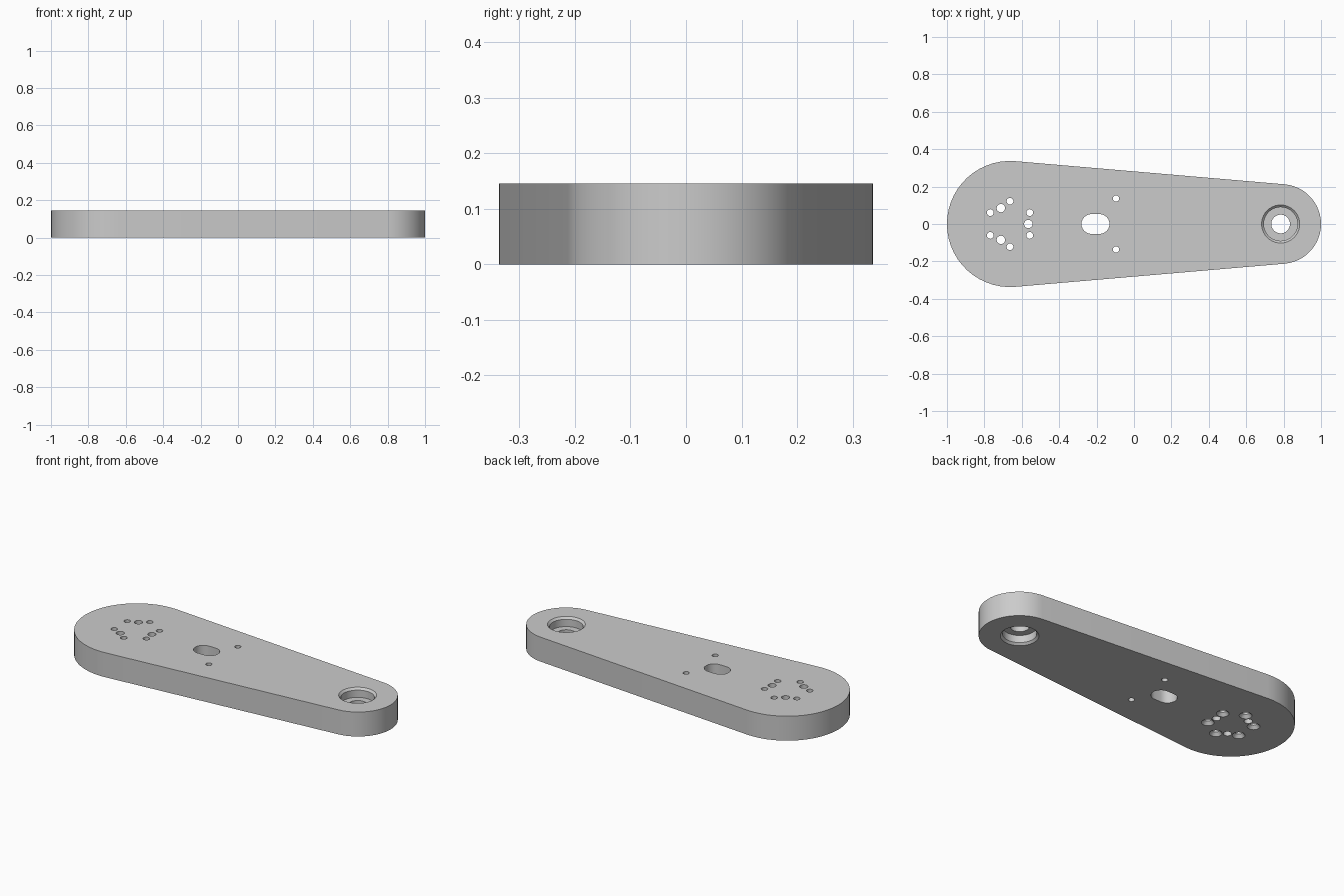
import bpy, bmesh, math

cube = bpy.data.objects.get("Cube")
if cube:
    bpy.data.objects.remove(cube, do_unlink=True)

THICK = 0.145
BIG_X, BIG_R = -0.663, 0.337
SMALL_X, SMALL_R = 0.787, 0.213

grey = bpy.data.materials.new("plain grey")
grey.use_nodes = True
colour = (0.6, 0.6, 0.6, 1)
grey.diffuse_color = colour
grey.node_tree.nodes["Principled BSDF"].inputs["Base Color"].default_value = colour


def arc(cx, cy, r, start, end, steps):
    return [(cx + r * math.cos(start + (end - start) * i / steps),
             cy + r * math.sin(start + (end - start) * i / steps))
            for i in range(steps + 1)]


def loft(bm, layers):
    """Closed solid through equal-length outlines, each given as (outline, z)."""
    rings = [[bm.verts.new((x, y, z)) for x, y in outline] for outline, z in layers]
    n = len(rings[0])
    for low, high in zip(rings, rings[1:]):
        for i in range(n):
            j = (i + 1) % n
            bm.faces.new((low[i], low[j], high[j], high[i]))
    bm.faces.new(rings[0][::-1])
    bm.faces.new(rings[-1])


def bore(bm, x, y, profile, sides=20):
    """Round cutter from (radius, z) steps."""
    loft(bm, [(arc(x, y, r, 0, math.tau, sides)[:-1], z) for r, z in profile])


def make_object(name, bm):
    bmesh.ops.recalc_face_normals(bm, faces=bm.faces)
    mesh = bpy.data.meshes.new(name)
    bm.to_mesh(mesh)
    bm.free()
    mesh.materials.append(grey)
    obj = bpy.data.objects.new(name, mesh)
    bpy.context.collection.objects.link(obj)
    return obj


# Tapered arm: two round ends joined by tangent sides
tangent = math.acos((BIG_R - SMALL_R) / (SMALL_X - BIG_X))
outline = (arc(SMALL_X, 0, SMALL_R, -tangent, tangent, 24)
           + arc(BIG_X, 0, BIG_R, tangent, math.tau - tangent, 28))
bm = bmesh.new()
loft(bm, [(outline, 0), (outline, THICK)])
arm = make_object("arm_plate", bm)

# All openings
bm = bmesh.new()
LOW, HIGH = -0.05, THICK + 0.05

# Bearing seats above and below a thin web, with chamfered rims
SEAT, RIM, CH, DEPTH = 0.09, 0.102, 0.012, 0.055
half = [(RIM, LOW), (RIM, 0), (SEAT, CH), (SEAT, DEPTH), (0.05, DEPTH)]
bore(bm, SMALL_X - 0.003, 0, half + [(r, THICK - z) for r, z in reversed(half)], 40)

# Screw circle, countersunk underneath
for i in range(6):
    a = math.radians(30 + 60 * i)
    bore(bm, BIG_X + 0.122 * math.cos(a), 0.122 * math.sin(a),
         [(0.034, LOW), (0.034, 0), (0.018, 0.018), (0.018, HIGH)])

# Three plain holes on a smaller circle
for i in range(3):
    a = math.radians(120 * i)
    bore(bm, BIG_X + 0.098 * math.cos(a), 0.098 * math.sin(a),
         [(0.0225, LOW), (0.0225, HIGH)])

# Pair of small holes
for side in (-1, 1):
    bore(bm, -0.096, side * 0.136, [(0.017, LOW), (0.017, HIGH)])

# Central slot
slot = (arc(-0.184, 0, 0.053, -math.pi / 2, math.pi / 2, 12)
        + arc(-0.228, 0, 0.053, math.pi / 2, 1.5 * math.pi, 12))
loft(bm, [(slot, LOW), (slot, HIGH)])
cutter = make_object("hole_cutter", bm)
cutter.hide_render = True

# Cut the openings, then shade
cut = arm.modifiers.new("openings", 'BOOLEAN')
cut.operation = 'DIFFERENCE'
cut.solver = 'EXACT'
cut.object = cutter
bpy.ops.object.select_all(action='DESELECT')
arm.select_set(True)
bpy.context.view_layer.objects.active = arm
bpy.ops.object.modifier_apply(modifier=cut.name)
bpy.data.objects.remove(cutter, do_unlink=True)
bpy.ops.object.shade_smooth_by_angle(angle=math.radians(30))
